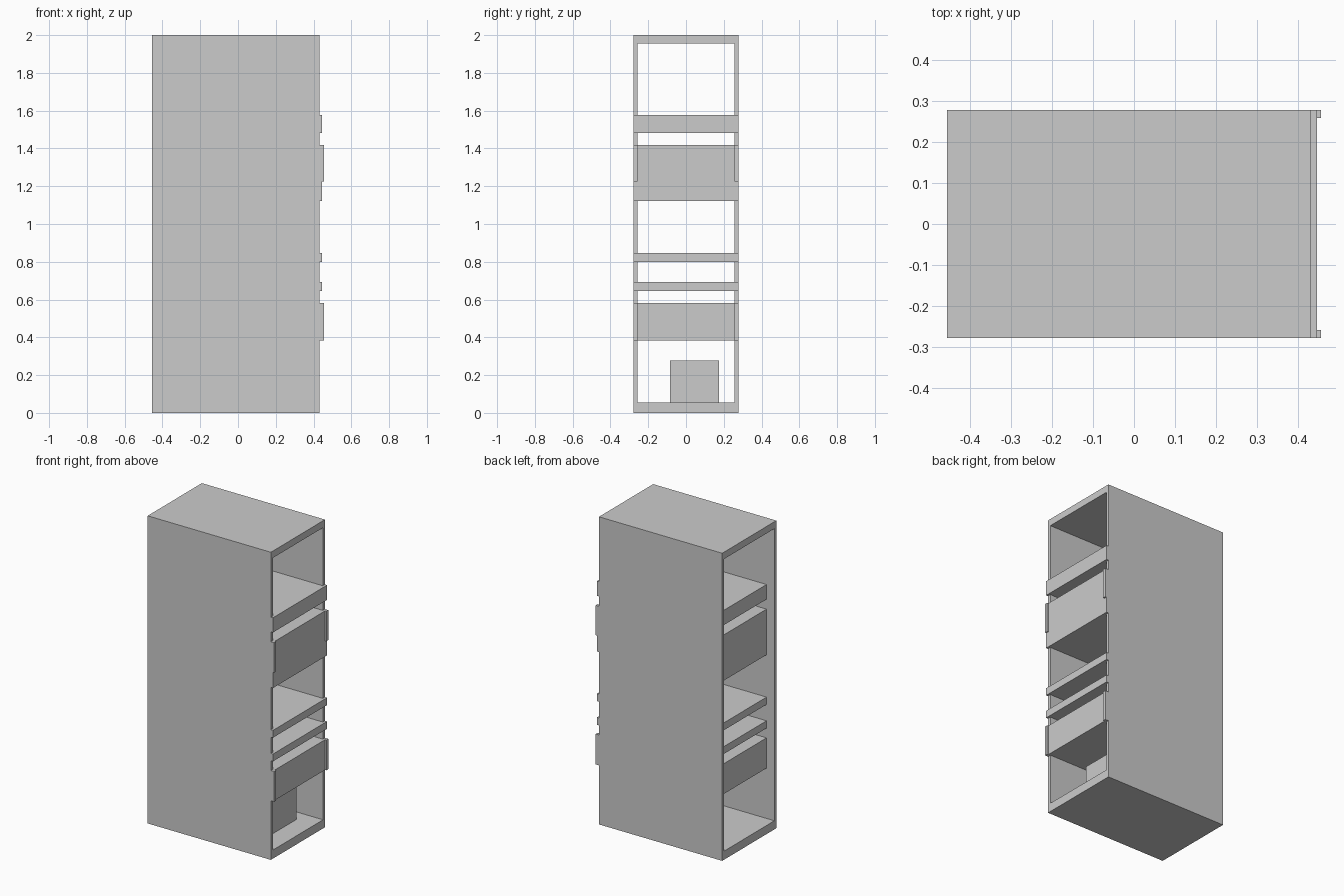
import bpy, bmesh

if "Cube" in bpy.data.objects:
    bpy.data.objects.remove(bpy.data.objects["Cube"])

HALF_W = 0.278          # cabinet half width (y)
INNER = 0.258           # inside of the side walls
BACK, FRONT = -0.455, 0.431


def finish(name, bm):
    bmesh.ops.recalc_face_normals(bm, faces=bm.faces)
    mesh = bpy.data.meshes.new(name)
    bm.to_mesh(mesh)
    bm.free()
    obj = bpy.data.objects.new(name, mesh)
    bpy.context.collection.objects.link(obj)
    return obj


def extrude_x(name, outer, inner, x0, x1):
    """Extrude an outer y/z rectangle, with an optional hole, along x."""
    def corners(r):
        y0, y1, z0, z1 = r
        return [(y0, z0), (y1, z0), (y1, z1), (y0, z1)]
    bm = bmesh.new()
    out = [bm.verts.new((x0, y, z)) for y, z in corners(outer)]
    if inner:
        hole = [bm.verts.new((x0, y, z)) for y, z in corners(inner)]
        faces = [bm.faces.new((out[i], out[(i + 1) % 4], hole[(i + 1) % 4], hole[i]))
                 for i in range(4)]
    else:
        faces = [bm.faces.new(out)]
    ext = bmesh.ops.extrude_face_region(bm, geom=faces, use_keep_orig=True)
    moved = [g for g in ext["geom"] if isinstance(g, bmesh.types.BMVert)]
    bmesh.ops.translate(bm, verts=moved, vec=(x1 - x0, 0, 0))
    return finish(name, bm)


# Cabinet shell, open at both ends
extrude_x("cabinet_shell", (-HALF_W, HALF_W, 0, 2),
          (-INNER, INNER, 0.056, 1.955), BACK, FRONT)

# Rack units: name, bottom, top, has raised mounting ears
units = [
    ("lower_server", 0.384, 0.581, True),
    ("lower_switch", 0.644, 0.692, False),
    ("upper_switch", 0.798, 0.846, False),
    ("middle_unit", 1.121, 1.224, False),
    ("upper_server", 1.224, 1.418, True),
    ("top_unit", 1.482, 1.578, False),
]
for name, z0, z1, ears in units:
    # Body between the walls
    extrude_x(name + "_body", (-0.256, 0.256, z0, z1), None, -0.40, FRONT)
    # Front panel covering the wall edges
    extrude_x(name + "_front_panel", (-HALF_W, HALF_W, z0, z1), None, FRONT, 0.446)
    # Raised ears at both ends of the panel
    if ears:
        for side, y0 in (("left", -HALF_W), ("right", INNER)):
            extrude_x(f"{name}_{side}_ear", (y0, y0 + 0.02, z0, z1),
                      None, 0.446, 0.455)

# Box standing on the cabinet floor
extrude_x("floor_box", (-0.085, 0.175, 0.056, 0.278), None, -0.15, 0.30)
